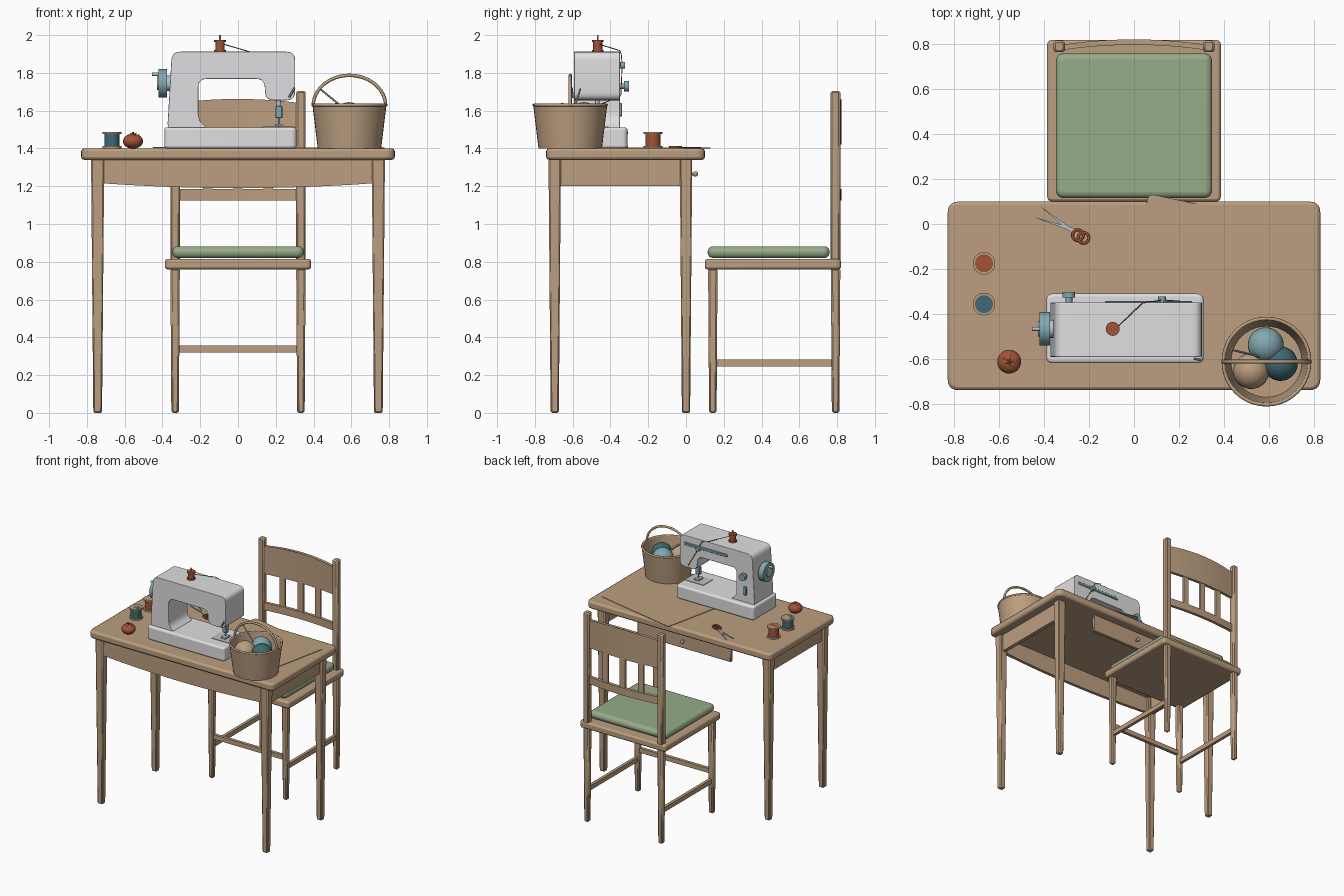
import bpy, bmesh, math
from mathutils import Vector, Matrix

if "Cube" in bpy.data.objects:
    bpy.data.objects.remove(bpy.data.objects["Cube"])


def colour(name, rgb):
    m = bpy.data.materials.new(name)
    m.diffuse_color = (*rgb, 1)
    m.use_nodes = True
    m.node_tree.nodes["Principled BSDF"].inputs["Base Color"].default_value = m.diffuse_color
    return m


WOOD = colour("wood", (0.50, 0.345, 0.215))
GREEN = colour("sage_green", (0.31, 0.41, 0.25))
WHITE = colour("enamel_white", (0.74, 0.74, 0.75))
BLUE = colour("pale_blue", (0.22, 0.39, 0.44))
TEAL = colour("dark_teal", (0.05, 0.14, 0.17))
RUST = colour("rust_red", (0.37, 0.085, 0.035))
METAL = colour("metal", (0.50, 0.53, 0.56))


def finish(name, bm, mat, bevel=0, segs=2):
    bmesh.ops.recalc_face_normals(bm, faces=bm.faces)
    me = bpy.data.meshes.new(name)
    bm.to_mesh(me)
    bm.free()
    ob = bpy.data.objects.new(name, me)
    bpy.context.collection.objects.link(ob)
    me.materials.append(mat)
    if bevel:
        b = ob.modifiers.new("bevel", 'BEVEL')
        b.width, b.segments, b.limit_method = bevel, segs, 'ANGLE'
        b.angle_limit = math.radians(40)
    bpy.ops.object.select_all(action='DESELECT')
    bpy.context.view_layer.objects.active = ob
    ob.select_set(True)
    bpy.ops.object.shade_smooth_by_angle(angle=math.radians(35))
    return ob


def box(name, x, y, z, mat, bevel=0, segs=2, taper=1):
    """Box from three ranges; taper scales the bottom end."""
    bm = bmesh.new()
    bmesh.ops.create_cube(bm, size=1)
    for v in bm.verts:
        t = taper if v.co.z < 0 else 1
        v.co = [(r[0] + r[1]) / 2 + c * (r[1] - r[0]) * s
                for r, c, s in zip((x, y, z), v.co, (t, t, 1))]
    return finish(name, bm, mat, bevel, segs)


def fillet(pts, radius, n=5):
    """Round every corner of a 2D outline."""
    out = []
    for i, p in enumerate(pts):
        p = Vector(p)
        a, b = Vector(pts[i - 1]) - p, Vector(pts[(i + 1) % len(pts)]) - p
        a = p + a.normalized() * min(radius, a.length * 0.45)
        b = p + b.normalized() * min(radius, b.length * 0.45)
        for k in range(n + 1):
            t = k / n
            out.append(a * (1 - t) ** 2 + p * 2 * t * (1 - t) + b * t * t)
    return out


def rect(x0, x1, y0, y1):
    return [(x0, y0), (x1, y0), (x1, y1), (x0, y1)]


def prism(name, pts, h0, h1, mat, axis='Z', bevel=0, segs=2, arch=None):
    """Extrude an outline along z or y; arch(x) lifts the upper end."""
    bm = bmesh.new()
    rings = []
    for h in (h0, h1):
        rings.append([bm.verts.new((a, b, h + (arch(a) if arch and h == h1 else 0))
                                   if axis == 'Z' else (a, h, b)) for a, b in pts])
    n = len(pts)
    for i in range(n):
        j = (i + 1) % n
        bm.faces.new((rings[0][i], rings[0][j], rings[1][j], rings[1][i]))
    bm.faces.new(rings[0])
    bm.faces.new(rings[1])
    return finish(name, bm, mat, bevel, segs)


def rod(name, p, q, r, mat, seg=20, r2=None):
    p, q = Vector(p), Vector(q)
    bm = bmesh.new()
    m = Matrix.Translation((p + q) / 2) @ (q - p).to_track_quat('Z', 'Y').to_matrix().to_4x4()
    bmesh.ops.create_cone(bm, cap_ends=True, segments=seg, radius1=r, matrix=m,
                          radius2=r if r2 is None else r2, depth=(q - p).length)
    return finish(name, bm, mat)


def ball(name, c, r, mat, squash=1):
    bm = bmesh.new()
    bmesh.ops.create_uvsphere(bm, u_segments=28, v_segments=16, radius=r)
    for v in bm.verts:
        v.co = (v.co.x + c[0], v.co.y + c[1], v.co.z * squash + c[2])
    return finish(name, bm, mat)


def tube(name, pts, r, mat, closed=False):
    cu = bpy.data.curves.new(name, 'CURVE')
    cu.dimensions, cu.bevel_depth, cu.bevel_resolution, cu.use_fill_caps = '3D', r, 2, True
    s = cu.splines.new('POLY')
    s.points.add(len(pts) - 1)
    for sp, p in zip(s.points, pts):
        sp.co = (*p, 1)
    s.use_cyclic_u = closed
    ob = bpy.data.objects.new(name, cu)
    bpy.context.collection.objects.link(ob)
    cu.materials.append(mat)
    bpy.ops.object.select_all(action='DESELECT')
    bpy.context.view_layer.objects.active = ob
    ob.select_set(True)
    bpy.ops.object.convert(target='MESH')
    bpy.ops.object.shade_smooth_by_angle(angle=math.radians(50))


def circle(c, r, n=24, end=2 * math.pi):
    return [(c[0] + r * math.cos(end * i / n), c[1] + r * math.sin(end * i / n)) for i in range(n)]


# Table: top, tapered legs, aprons and drawer
prism("table_top", fillet(rect(-.83, .83, -.74, .10), .05), 1.34, 1.40, WOOD, bevel=.014)
for s in (-1, 1):
    for y in (-.695, 0):
        box("table_leg", (s * .743 - .035, s * .743 + .035), (y - .033, y + .033), (0, 1.345),
            WOOD, .007, 1, taper=.66)
    box("side_apron", (s * .74 - .015, s * .74 + .015), (-.67, -.02), (1.20, 1.345), WOOD)
sag = [(-.71 + 1.42 * i / 16, 1.19 + .025 * ((i - 8) / 8) ** 2) for i in range(17)]
prism("front_apron", sag + [(.71, 1.345), (-.71, 1.345)], -.715, -.69, WOOD, 'Y')
box("drawer_front", (-.42, .42), (0, .025), (1.20, 1.345), WOOD, .004, 1)
rod("drawer_knob_stem", (0, .02, 1.265), (0, .045, 1.265), .007, WOOD)
ball("drawer_knob", (0, .05, 1.265), .014, WOOD)

# Chair: seat, cushion, legs, posts, rails and slats
prism("chair_seat", fillet(rect(-.387, .387, .10, .82), .025), .76, .815, WOOD, bevel=.012)
prism("seat_cushion", fillet(rect(-.348, .348, .115, .76), .04), .82, .882, GREEN, bevel=.028, segs=4)
for s in (-1, 1):
    box("chair_front_leg", (s * .333 - .025, s * .333 + .025), (.117, .167), (0, .765),
        WOOD, .009, 1, taper=.8)
    box("chair_back_leg", (s * .333 - .025, s * .333 + .025), (.767, .817), (0, .765),
        WOOD, .009, 1, taper=.8)
    box("chair_back_post", (s * .333 - .025, s * .333 + .025), (.765, .817), (.76, 1.705), WOOD, .009, 1)
    box("side_stretcher", (s * .333 - .012, s * .333 + .012), (.15, .78), (.245, .283), WOOD)
box("front_stretcher", (-.32, .32), (.13, .155), (.32, .357), WOOD)


def bow(x):
    return .785 + .025 * (1 - (x / .33) ** 2)


xs = [-.33 + .66 * i / 14 for i in range(15)]
arc = [(x, bow(x) - .012) for x in xs] + [(x, bow(x) + .012) for x in reversed(xs)]
prism("top_rail", arc, 1.42, 1.64, WOOD, arch=lambda x: .022 * (1 - (x / .33) ** 2))
prism("lower_rail", arc, 1.125, 1.185, WOOD)
for x in (-.16, 0, .16):
    box("back_slat", (x - .024, x + .024), (bow(x) - .008, bow(x) + .008), (1.18, 1.43), WOOD)

# Pattern sheet lying on the table
ux, uy = Vector((.978, -.208)), Vector((-.208, -.978))
corner = Vector((.065, .135))
sheet = [corner, corner + ux * .73, corner + ux * .73 + uy * .55, corner + uy * .55]
prism("pattern_sheet", fillet(sheet, .025), 1.399, 1.404, WOOD)

# Sewing machine: base, C-shaped body
prism("machine_base", fillet(rect(-.39, .31, -.62, -.31), .03), 1.40, 1.512, WHITE, bevel=.014, segs=3)
outline = [(-.375, 1.49), (-.35, 1.912), (.302, 1.912), (.302, 1.655), (.145, 1.655),
           (.14, 1.768), (-.21, 1.768), (-.21, 1.55), (-.16, 1.505), (-.16, 1.49)]
prism("machine_body", fillet(outline, .045), -.592, -.35, WHITE, 'Y', bevel=.02, segs=3)
# needle, presser foot, plate and lever
box("needle_plate", (.13, .30), (-.53, -.41), (1.508, 1.516), METAL)
rod("needle_bar", (.215, -.47, 1.60), (.215, -.47, 1.67), .011, METAL)
rod("needle", (.215, -.47, 1.515), (.215, -.47, 1.61), .004, METAL, 8)
box("needle_clamp", (.198, .235), (-.485, -.455), (1.56, 1.625), BLUE, .004, 1)
box("presser_foot", (.195, .235), (-.50, -.44), (1.518, 1.53), METAL)
rod("presser_lever", (.27, -.60, 1.67), (.30, -.605, 1.72), .006, METAL, 10)
# hand wheel with crank pin
rod("hand_wheel", (-.42, -.467, 1.745), (-.375, -.467, 1.745), .075, BLUE, 32)
rod("wheel_axle", (-.38, -.467, 1.745), (-.34, -.467, 1.745), .04, METAL)
rod("wheel_hub", (-.428, -.467, 1.745), (-.40, -.467, 1.745), .035, METAL)
rod("wheel_pin", (-.455, -.467, 1.793), (-.41, -.467, 1.793), .009, METAL, 12)
# controls on the back face
box("guide_bar", (-.13, .26), (-.355, -.343), (1.835, 1.858), BLUE, .004, 1)
rod("guide_slider", (.125, -.35, 1.84), (.125, -.322, 1.84), .018, BLUE)
rod("dial_stem", (-.29, -.36, 1.73), (-.29, -.32, 1.73), .015, BLUE)
rod("dial", (-.29, -.328, 1.73), (-.29, -.302, 1.73), .028, BLUE)
box("reverse_lever", (-.303, -.277), (-.355, -.338), (1.57, 1.64), BLUE, .004, 1)


# Thread spools: one small on the machine, two on the table
def spool(name, x, y, z, r, h, flange, thread):
    rod(name + "_thread", (x, y, z), (x, y, z + h), r * .8, thread, 28)
    for a in (0, h - .012):
        rod(name + "_flange", (x, y, z + a), (x, y, z + a + .012), r, flange, 28)


spool("machine_spool", -.095, -.467, 1.91, .031, .065, RUST, RUST)
rod("spool_pin", (-.095, -.467, 1.91), (-.095, -.467, 2.0), .005, METAL, 10)
tube("top_thread", [(-.07, -.455, 1.95), (.04, -.35, 1.918), (.10, -.343, 1.90),
                    (.125, -.338, 1.84), (.22, -.345, 1.68), (.215, -.46, 1.63)], .0025, RUST)
spool("red_spool", -.668, -.175, 1.40, .05, .088, WOOD, RUST)
spool("teal_spool", -.668, -.357, 1.40, .05, .088, WOOD, TEAL)

# Pin cushion with pins and a tuft
ball("pin_cushion", (-.556, -.613, 1.438), .053, RUST, .74)
for i in range(5):
    a = i * 2 * math.pi / 5
    d = Vector((math.cos(a), math.sin(a), 0))
    c = Vector((-.556, -.613, 1.473))
    rod("cushion_tuft", c, c + d * .02 + Vector((0, 0, .008)), .005, RUST, 8, .001)
    ball("pin_head", c + d * .03 + Vector((0, 0, -.002)), .0045, METAL)
rod("cushion_stem", (-.556, -.613, 1.47), (-.556, -.613, 1.488), .005, RUST, 8)

# Scissors
pivot = Vector((-.29, -.02))
for tip, ring in (((-.42, .08), (-.225, -.062)), ((-.45, .032), (-.25, -.05))):
    d = (Vector(tip) - pivot).normalized()
    n = Vector((-d.y, d.x)) * .008
    prism("scissor_blade", [pivot - d * .035 - n, pivot - d * .035 + n, pivot + n, Vector(tip), pivot - n],
          1.402, 1.408, METAL)
    tube("scissor_handle", [(x, y, 1.408) for x, y in circle(ring, .024)], .006, RUST, True)

# Basket: hollow tapered wall, rim, handle
bx, by = .59, -.613
bm = bmesh.new()
loops = []
for r, z in ((.168, 1.40), (.196, 1.63), (.184, 1.63), (.158, 1.415)):
    loops.append([bm.verts.new((x, y, z)) for x, y in circle((bx, by), r, 40)])
for a, b in zip(loops, loops[1:]):
    for i in range(40):
        bm.faces.new((a[i], a[(i + 1) % 40], b[(i + 1) % 40], b[i]))
bm.faces.new(loops[0])
bm.faces.new(loops[3])
finish("basket", bm, WOOD)
tube("basket_rim", [(x, y, 1.63) for x, y in circle((bx, by), .192, 40)], .008, WOOD, True)
tube("basket_handle", [(bx + .192 * math.cos(math.pi * i / 24), by, 1.625 + .162 * math.sin(math.pi * i / 24))
                       for i in range(25)], .009, WOOD)
# yarn balls and needle in the basket
for name, c, r, m in (("blue_yarn", (.587, -.54, 1.565), .08, BLUE), ("teal_yarn", (.652, -.622, 1.56), .077, TEAL),
                      ("tan_yarn", (.522, -.655, 1.56), .08, WOOD)):
    ball(name, c, r, m)
rod("knitting_needle", (.435, -.56, 1.715), (.60, -.60, 1.58), .005, METAL, 10)
